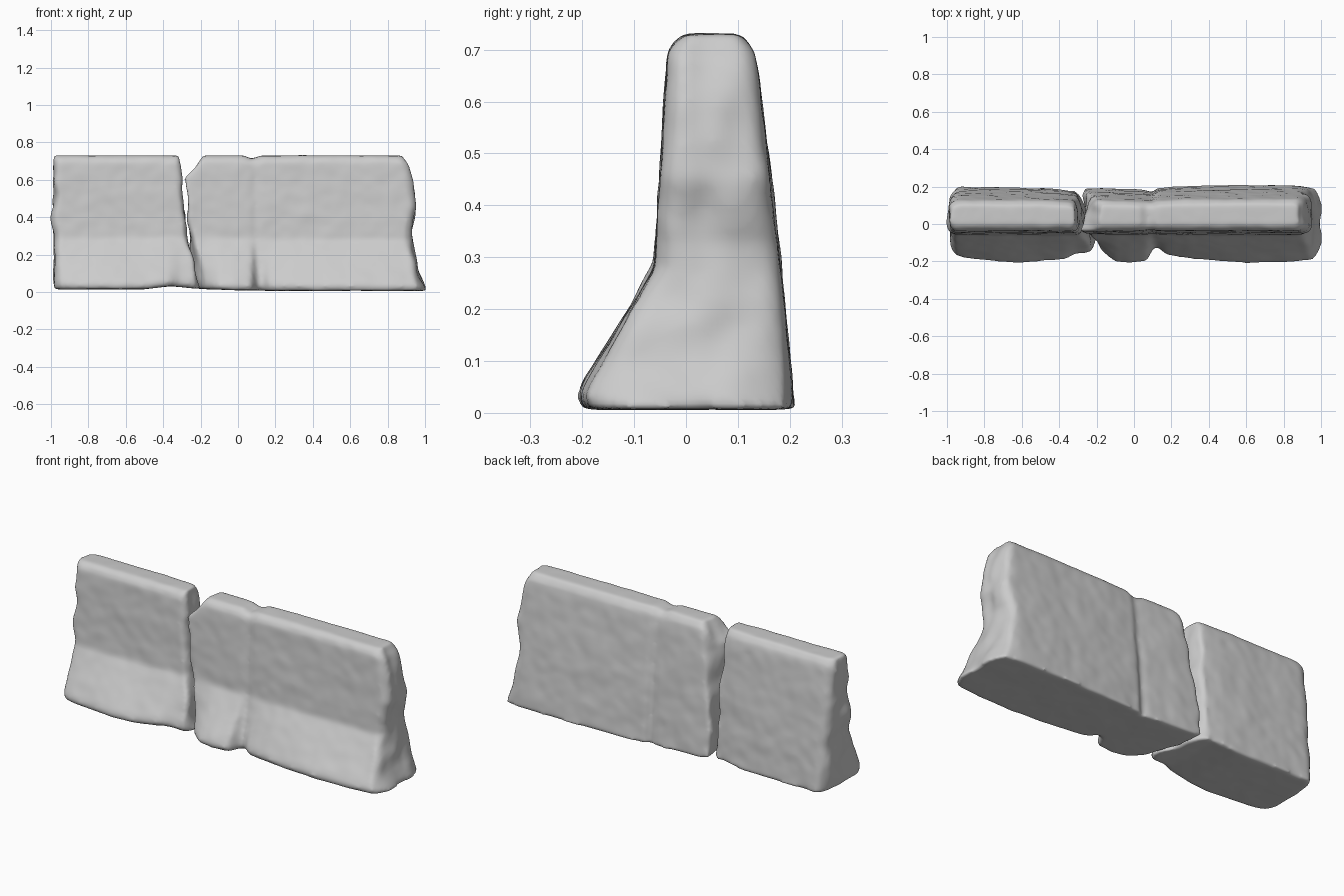
import bpy, bmesh
from mathutils import Vector, noise

if "Cube" in bpy.data.objects:
    bpy.data.objects.remove(bpy.data.objects["Cube"])


def lut(table, v):
    """Piecewise linear lookup in a list of (key, value) pairs."""
    if v <= table[0][0]:
        return table[0][1]
    for (a, p), (b, q) in zip(table, table[1:]):
        if v <= b:
            return p + (q - p) * (v - a) / (b - a)
    return table[-1][1]


# Barrier cross-section: front and back y by height
FRONT = [(0, -.195), (.03, -.21), (.06, -.197), (.28, -.06), (.5, -.047), (.69, -.035), (.715, -.025), (.73, 0)]
BACK = [(0, .212), (.35, .178), (.66, .139), (.70, .131), (.73, .105)]

# Worn outline of the foot in plan: offsets of front and back y by x
FOOT_FRONT = [(-.98, .055), (-.9, .03), (-.75, .01), (-.6, 0), (-.45, .015), (-.37, .025), (-.31, .055),
              (-.24, .06), (-.2, .1), (-.14, .045), (-.1, .01), (-.02, 0), (.075, .015), (.1, .085),
              (.13, .09), (.17, .05), (.3, .025), (.45, .01), (.6, 0), (.8, .005), (.95, .02), (1, .05)]
WEAR_BACK = [(-.98, .03), (-.93, .01), (-.6, .015), (-.42, .02), (-.33, .035), (-.29, .02), (-.1, .02),
             (.06, .028), (.1, .04), (.125, .015), (.3, .006), (.6, 0), (.88, .005), (.96, .02), (1, .04)]

# Underside lift and the fine vertical seam
LIFT = [(-.98, .008), (-.5, .008), (-.36, .025), (-.3, .02), (-.2, .01), (0, .003), (.2, 0)]
SEAM = [(.06, 0), (.1, .012), (.125, 0)]
TOP_DIP = [(.03, 0), (.07, .018), (.13, 0)]

# End outlines: x by height, at the front and at the back
LEFT_END = [(0, -.98), (.3, -.985), (.42, -.995), (.52, -.983), (.6, -.99), (.73, -.98)]
CRACK_L_FRONT = [(0, -.19), (.06, -.2), (.1, -.21), (.2, -.235), (.3, -.265), (.45, -.29), (.6, -.305), (.73, -.31)]
CRACK_L_BACK = [(0, -.295), (.2, -.3), (.4, -.29), (.55, -.305), (.73, -.31)]
CRACK_R_FRONT = [(0, -.18), (.1, -.2), (.2, -.225), (.3, -.255), (.45, -.28), (.61, -.3), (.67, -.235), (.73, -.185)]
CRACK_R_BACK = [(0, -.28), (.15, -.275), (.35, -.255), (.55, -.22), (.67, -.205), (.73, -.18)]
RIGHT_END = [(0, 1.005), (.03, .998), (.1, .968), (.2, .945), (.33, .927), (.45, .955), (.52, .945),
             (.6, .925), (.68, .91), (.73, .885)]


def end(front, back, t, z):
    return lut(front, z) * (1 - t) + lut(back, z) * t


def block(name, left, right, round_l, round_r):
    """Box grid bent onto the barrier profile, then weathered and softened."""
    bm = bmesh.new()
    bmesh.ops.create_cube(bm, size=1)
    bmesh.ops.subdivide_edges(bm, edges=bm.edges[:], cuts=64, use_grid_fill=True)
    for v in bm.verts:
        s, t, h = v.co + Vector((.5, .5, .5))
        z = .007 + .723 * h
        corner = abs(2 * t - 1) ** 7
        x0 = end(*left, t, z) + round_l * corner
        x1 = end(*right, t, z) - round_r * corner
        # rough broken end faces
        x0 += .014 * noise.noise(Vector((3, t * 3, z * 9)))
        x1 += .014 * noise.noise(Vector((7, t * 3, z * 9)))
        x = x0 + (x1 - x0) * s
        y0 = lut(FRONT, z) + lut(FOOT_FRONT, x) * max(0, 1 - z / .28) + lut(SEAM, x) * .6
        y1 = lut(BACK, z) - lut(WEAR_BACK, x) * (1 - .6 * z / .73)
        z += lut(LIFT, x) * (1 - h) - lut(TOP_DIP, x) * h ** 12
        p = Vector((x, y0 + (y1 - y0) * t, z))
        n = noise.noise_vector(p * 7) * .004 + noise.noise_vector(p * 18) * .003
        n.z *= .5
        v.co = p + n
    bmesh.ops.recalc_face_normals(bm, faces=bm.faces[:])
    mesh = bpy.data.meshes.new(name)
    bm.to_mesh(mesh)
    bm.free()
    ob = bpy.data.objects.new(name, mesh)
    bpy.context.collection.objects.link(ob)
    rm = ob.modifiers.new("even_mesh", 'REMESH')
    rm.mode = 'VOXEL'
    rm.voxel_size = .011
    rm.use_smooth_shade = True
    sm = ob.modifiers.new("worn_edges", 'SMOOTH')
    sm.factor = .5
    sm.iterations = 6
    return ob


# Left broken block and the longer seamed right block
block("left_barrier_block", (LEFT_END, LEFT_END), (CRACK_L_FRONT, CRACK_L_BACK), .03, .025)
block("right_barrier_block", (CRACK_R_FRONT, CRACK_R_BACK), (RIGHT_END, RIGHT_END), .015, .035)
